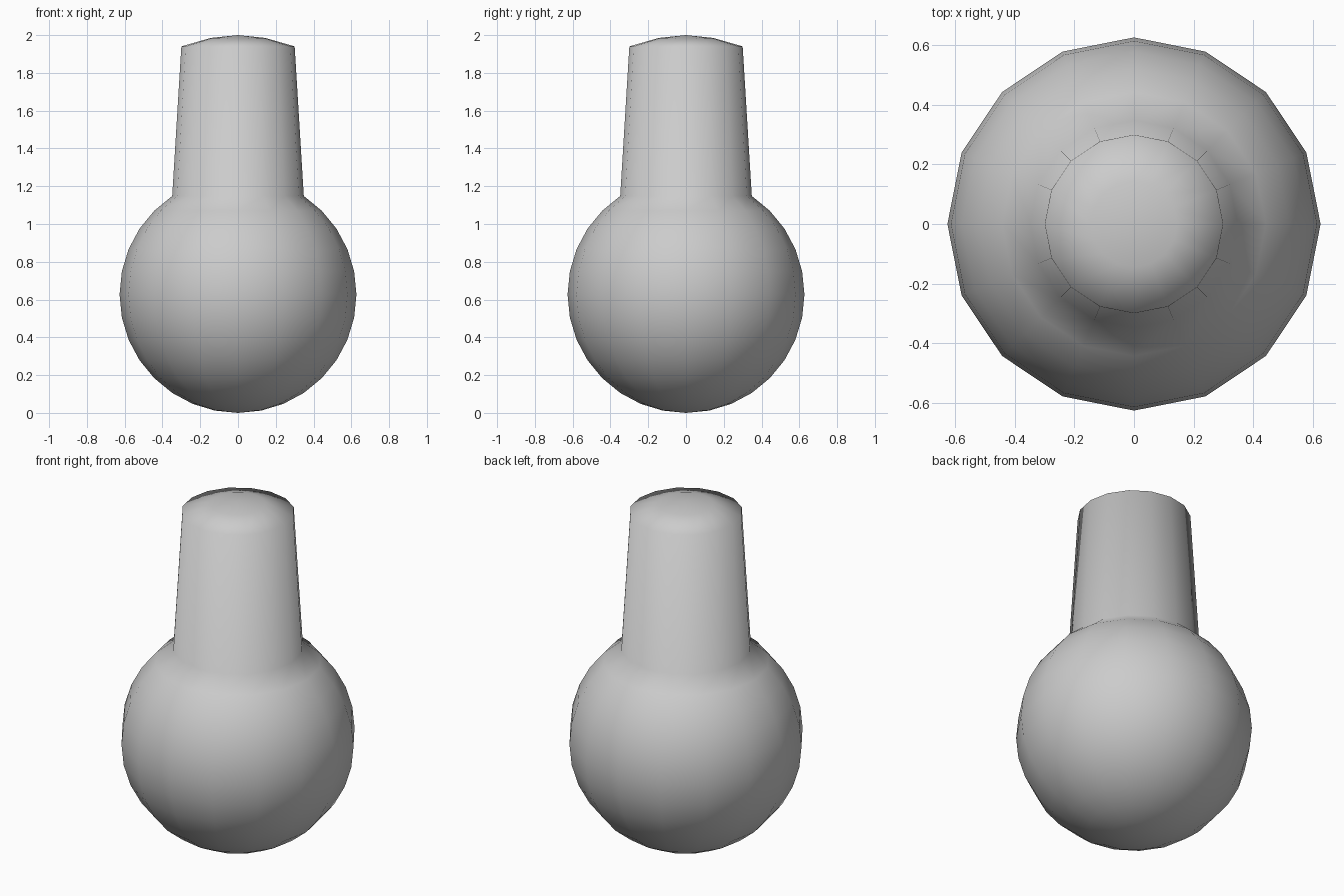
import bpy, bmesh
from math import sin, cos, pi, tau

if "Cube" in bpy.data.objects:
    bpy.data.objects.remove(bpy.data.objects["Cube"])

SIDES = 16
R = 0.627

# Profile: round bulb from the bottom pole up to the neck, then tapered neck and shallow dome
profile = [(R * sin(i * pi / 16), R - R * cos(i * pi / 16)) for i in range(1, 14)]
profile += [(0.30, 1.94), (0.145, 1.985)]

bm = bmesh.new()
rings = [[bm.verts.new((r * cos(tau * k / SIDES), r * sin(tau * k / SIDES), z))
          for k in range(SIDES)] for r, z in profile]
bottom = bm.verts.new((0, 0, 0))
top = bm.verts.new((0, 0, 2.0))

# Walls and end fans
for k in range(SIDES):
    n = (k + 1) % SIDES
    for a, b in zip(rings, rings[1:]):
        bm.faces.new((a[k], a[n], b[n], b[k]))
    bm.faces.new((bottom, rings[0][n], rings[0][k]))
    bm.faces.new((top, rings[-1][k], rings[-1][n]))

bmesh.ops.recalc_face_normals(bm, faces=bm.faces[:])
for f in bm.faces:
    f.smooth = True

mesh = bpy.data.meshes.new("bulb_with_neck")
bm.to_mesh(mesh)
bm.free()
bpy.context.collection.objects.link(bpy.data.objects.new("bulb_with_neck", mesh))
